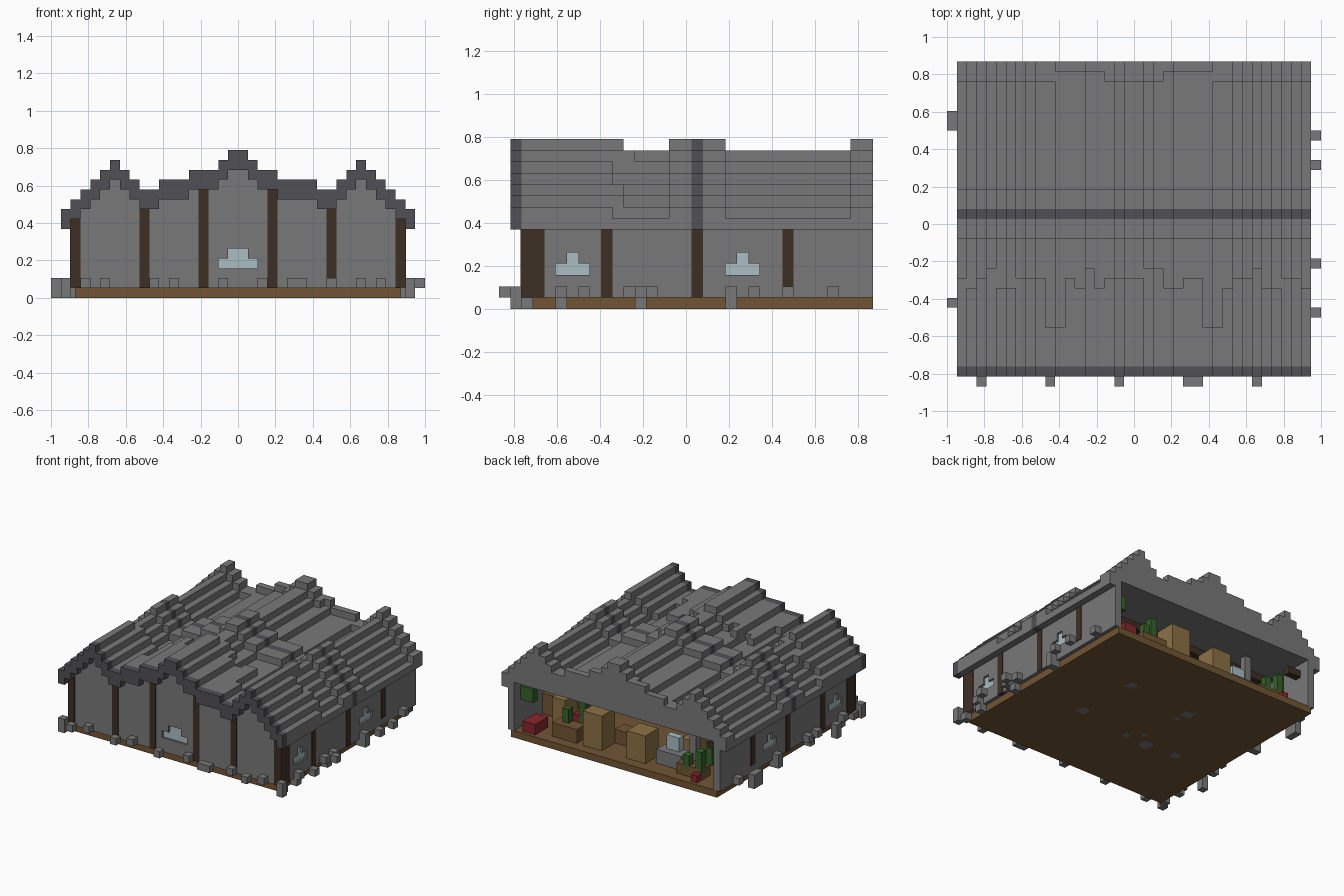
import bpy, bmesh, random
from mathutils import Matrix

cube = bpy.data.objects.get("Cube")
if cube:
    bpy.data.objects.remove(cube, do_unlink=True)

V = 1 / 19  # size of one building block
random.seed(4)


def material(name, rgb):
    m = bpy.data.materials.new(name)
    m.use_nodes = True
    col = (*rgb, 1)
    m.diffuse_color = col
    bsdf = m.node_tree.nodes["Principled BSDF"]
    bsdf.inputs["Base Color"].default_value = col
    bsdf.inputs["Roughness"].default_value = 0.9
    return m


STONE = material("stone grey", (0.19, 0.19, 0.19))
SLATE = material("dark slate", (0.082, 0.08, 0.09))
LOG = material("dark log brown", (0.048, 0.029, 0.018))
PLANK = material("plank brown", (0.165, 0.09, 0.034))
TAN = material("tan wood", (0.27, 0.165, 0.06))
GLASS = material("pale blue glass", (0.4, 0.51, 0.54))
LEAF = material("leaf green", (0.035, 0.12, 0.022))
RED = material("red cloth", (0.24, 0.02, 0.024))


def blocks(name, mat, boxes):
    """One object from boxes (x0, x1, y0, y1, z0, z1) in block units."""
    bm = bmesh.new()
    for x0, x1, y0, y1, z0, z1 in boxes:
        size = Matrix.Diagonal(((x1 - x0) * V, (y1 - y0) * V, (z1 - z0) * V, 1))
        mid = Matrix.Translation(((x0 + x1) * V / 2, (y0 + y1) * V / 2, (z0 + z1) * V / 2))
        bmesh.ops.create_cube(bm, size=1, matrix=mid @ size)
    me = bpy.data.meshes.new(name)
    bm.to_mesh(me)
    bm.free()
    me.materials.append(mat)
    ob = bpy.data.objects.new(name, me)
    bpy.context.collection.objects.link(ob)


def mirrored(boxes):
    return boxes + [(-b[1], -b[0], *b[2:]) for b in boxes]


# Roof: stepped triple ridge, extruded front to back with sunken stretches
HEIGHTS = [15, 14, 13, 13, 12, 12, 12, 12, 11, 11, 12, 13, 14, 13, 12, 11, 10, 9]
FRONT, BACK = -15.5, 16.5
WALL = FRONT + 1
roof, bands = [], []
for c in range(-18, 18):
    d = c if c >= 0 else -c - 1
    top = 13 if c == -5 else HEIGHTS[d]
    base = 7 if d == 17 else 8
    dip = -10.5 if d in (7, 8) else -5.5 + (random.choice((0, -1, 1)) if d else 0)
    end = 15.5 if 3 <= d <= 7 else 14.5
    for y0, y1, drop in ((WALL, dip, 0), (dip, -1.5, 1), (-1.5, 0.5, 0),
                         (1.5, 3.5, 0), (3.5, end, 1), (end, BACK, 0)):
        roof.append((c, c + 1, y0, y1, base, top - drop))
    bands.append((c, c + 1, FRONT, WALL, top - 2, top))
    bands.append((c, c + 1, 0.5, 1.5, base, top))
blocks("roof", STONE, roof)
blocks("roof_dark_bands", SLATE, bands)


# Walls: rows of spans broken by stepped window openings
def wall_rows(s0, s1, centres, wide, narrow):
    rows = [(s0, s1, 1, 3), (s0, s1, 5, 8)]
    for z, half in ((3, wide), (4, narrow)):
        start = s0
        for c in centres:
            rows.append((start, c - half, z, z + 1))
            start = c + half
        rows.append((start, s1, z, z + 1))
    return rows


def panes(centres, wide, narrow):
    return [(c - h, c + h, z, z + 1) for c in centres for z, h in ((3, wide), (4, narrow))]


side_windows = (-10, 5)
blocks("front_wall", STONE,
       [(a, b, WALL, WALL + 1, z0, z1) for a, b, z0, z1 in wall_rows(-17, 17, (0,), 2, 1)])
blocks("side_walls", STONE, mirrored(
    [(16, 17, a, b, z0, z1) for a, b, z0, z1 in wall_rows(WALL + 1, BACK, side_windows, 1.5, 0.5)]))
blocks("front_window", GLASS,
       [(a, b, WALL + 0.3, WALL + 0.9, z0, z1) for a, b, z0, z1 in panes((0,), 2, 1)])
blocks("side_windows", GLASS, mirrored(
    [(16.1, 16.7, a, b, z0, z1) for a, b, z0, z1 in panes(side_windows, 1.5, 0.5)]))

# Log posts set into the walls
P = 0.08
front_logs = [(x, x + 1, WALL - P, WALL + 0.5, 1, top) for x, top in ((16, 8), (9, 10), (3, 12))]
side_logs = [(16.5, 17 + P, y0, y1, z, 7.1)
             for y0, y1, z in ((WALL - P, -12.5, 1), (-7.5, -6.5, 1), (0.5, 1.5, 1), (8.5, 9.5, 2))]
blocks("log_posts", LOG, mirrored(front_logs + side_logs))

# Floor slab with a few stones showing through beneath
blocks("floor", PLANK, [(-16.5, 16.5, WALL + 0.3, BACK, 0, 1)])
spots = []
for i in range(9):
    x, y, r = random.uniform(-10, 10), random.uniform(-8, 8), random.uniform(0.3, 0.8)
    spots.append((x - r, x + r, y - r, y + r, -0.02, 0.05))
blocks("floor_stones", STONE, spots)

# Loose stones around the foot of the walls
stones = []
for x in (-16, -9, -2, 5, 6, 12):
    stones.append((x, x + 1, WALL - 2, WALL - 1, 1, 2))
for x in (-14, -7, 2, 9, 14):
    stones.append((x, x + 1, WALL - 1, WALL, 1, 2))
for y in (8.5, 5.5, -4.5, -9.5):
    stones.append((18, 19, y, y + 1, 1, 2))
for y in (9.5, 10.5, -8.5):
    stones.append((-19, -18, y, y + 1, 0, 2))
for y in (-15.5, -11.5, -5.5, -3.5, 3.5, 12.5):
    stones += mirrored([(17, 18, y, y + 1, 0 if y in (-15.5, 3.5) else 1, 2)])
for y in (-14.5, -11.5, -4.5, 3.5):
    stones += mirrored([(16.5, 17.5, y, y + 1, 0, 1)])
blocks("base_stones", STONE, stones)

# Furnishings seen through the open back
blocks("tall_cabinets", TAN, [(3, 6, 12, 15, 1, 6), (-4, -1, 12, 15, 1, 5),
                              (11, 13, 9, 12, 1, 5), (-9, -7, 8, 11, 1, 4)])
blocks("benches", PLANK, [(7, 11, 13, 15, 1, 3), (-13, -9, 13, 15, 1, 2.5),
                          (-1, 3, 10, 12, 1, 3), (13, 16, 6, 10, 1, 4)])
blocks("beds", RED, [(13, 15, 13, 16, 1, 2.5), (8, 9, 12, 13, 3, 4), (-13, -12, 15, 16, 1, 2)])
blocks("plants", LEAF, [(14, 16, 14, 15, 5, 7), (7, 8, 12, 13, 3, 7), (9, 10, 13, 14, 3, 5),
                        (-13, -12, 14, 15, 2, 5), (-14, -13, 13, 14, 3, 6), (-11, -10, 14, 15, 2, 4)])
blocks("glass_jars", GLASS, [(-8, -6, 12, 13, 3, 5), (-15, -14, 11, 12, 4, 6)])
blocks("stone_hearth", STONE, [(-9, -5, 12, 14, 1, 3), (-10, -9, 11, 12, 1, 8)])
blocks("ceiling_beams", LOG, [(-16, 16, 8.5, 9.5, 7, 8), (-16, -14, 14, 15, 6, 7),
                              (14, 16, 13, 14, 7, 8)])
